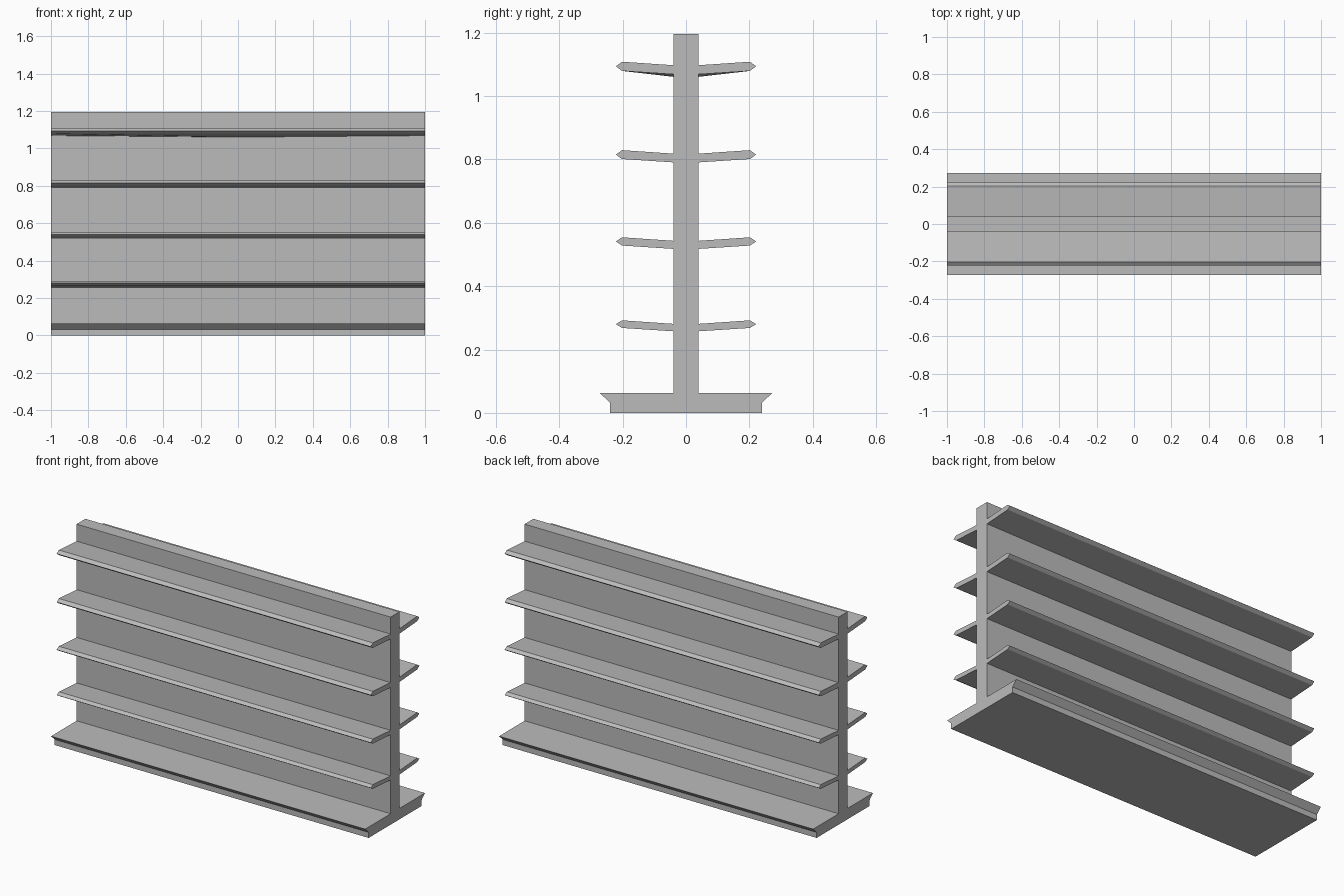
import bpy
import bmesh

cube = bpy.data.objects.get("Cube")
if cube:
    bpy.data.objects.remove(cube)

LENGTH_STATIONS = (-1.0, 0.0, 1.0)

grey = bpy.data.materials.new("shelf_grey")
grey.use_nodes = True
colour = (0.5, 0.5, 0.5, 1)
grey.diffuse_color = colour
grey.node_tree.nodes["Principled BSDF"].inputs["Base Color"].default_value = colour


def extrude_profile(name, rings):
    """Loft matching (y, z) outlines, one per length station, and cap the ends."""
    bm = bmesh.new()
    loops = [[bm.verts.new((x, y, z)) for y, z in ring]
             for x, ring in zip(LENGTH_STATIONS, rings)]
    count = len(loops[0])
    for a, b in zip(loops, loops[1:]):
        for i in range(count):
            j = (i + 1) % count
            bm.faces.new((a[i], a[j], b[j], b[i]))
    bm.faces.new(loops[0])
    bm.faces.new(loops[-1])
    bmesh.ops.recalc_face_normals(bm, faces=bm.faces)
    # Merge flat strips so straight parts keep single long faces
    bmesh.ops.dissolve_limit(bm, angle_limit=0.001, verts=bm.verts, edges=bm.edges)
    mesh = bpy.data.meshes.new(name)
    bm.to_mesh(mesh)
    bm.free()
    mesh.materials.append(grey)
    obj = bpy.data.objects.new(name, mesh)
    bpy.context.collection.objects.link(obj)
    return obj


# Central back panel, standing on the base
WALL = 0.04
BASE_TOP = 0.063
panel = [(-WALL, BASE_TOP), (WALL, BASE_TOP), (WALL, 1.195), (-WALL, 1.195)]
extrude_profile("back_panel", [panel] * 3)

# Base plinth with flared lip on both sides
half = [(0.24, 0), (0.24, 0.032), (0.272, BASE_TOP)]
base = half + [(-y, z) for y, z in reversed(half)]
extrude_profile("base_plinth", [base] * 3)

# Shelves: top of lip, thickness, sag of the underside at mid length
shelves = [(0.292, 0.024, 0), (0.554, 0.026, 0),
           (0.829, 0.028, 0), (1.108, 0.029, 0.008)]
for level, (top, thick, sag) in enumerate(shelves, 1):
    for label, side in (("front", -1), ("back", 1)):
        rings = []
        for dip in (0, sag, 0):
            outline = [(WALL, top - 0.011), (0.202, top), (0.221, top - thick / 2),
                       (0.202, top - thick), (WALL, top - thick - 0.0105 - dip)]
            rings.append([(side * y, z) for y, z in outline])
        extrude_profile(f"{label}_shelf_{level}", rings)
